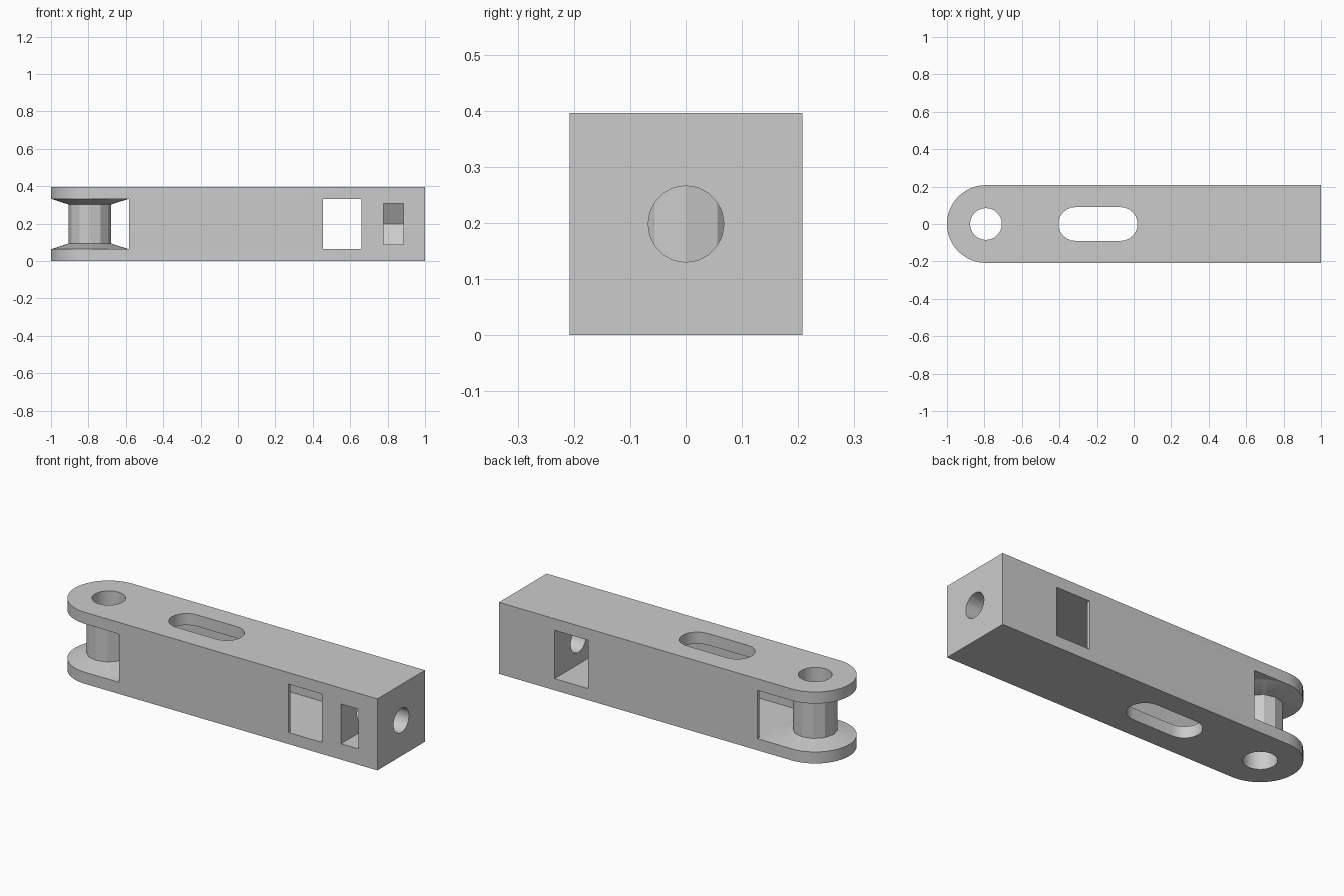
import bpy, bmesh
from math import sin, cos, pi, radians
from mathutils import Matrix, Vector

if "Cube" in bpy.data.objects:
    bpy.data.objects.remove(bpy.data.objects["Cube"], do_unlink=True)

HALF = 0.208          # half width and radius of the rounded end
HEIGHT = 0.396
MID = HEIGHT / 2
PIVOT = HALF - 1      # x of the pivot axis
LOW, HIGH = 0.064, HEIGHT - 0.064   # inner floor and ceiling
WALL_END = PIVOT + HALF

grey = bpy.data.materials.new("plain_grey")
grey.use_nodes = True
grey.diffuse_color = (0.6, 0.6, 0.6, 1)
grey.node_tree.nodes["Principled BSDF"].inputs["Base Color"].default_value = (0.6, 0.6, 0.6, 1)


def finish(name, bm):
    bmesh.ops.recalc_face_normals(bm, faces=bm.faces)
    mesh = bpy.data.meshes.new(name)
    bm.to_mesh(mesh)
    bm.free()
    mesh.materials.append(grey)
    obj = bpy.data.objects.new(name, mesh)
    bpy.context.collection.objects.link(obj)
    return obj


def prism(name, points, start, end, along_x=False):
    """Extrude an outline along z, or a (y, z) outline along x."""
    bm = bmesh.new()
    if along_x:
        verts = [bm.verts.new((start, a, b)) for a, b in points]
        step = Vector((end - start, 0, 0))
    else:
        verts = [bm.verts.new((a, b, start)) for a, b in points]
        step = Vector((0, 0, end - start))
    face = bm.faces.new(verts)
    moved = bmesh.ops.extrude_face_region(bm, geom=[face])["geom"]
    bmesh.ops.translate(bm, vec=step, verts=[v for v in moved if isinstance(v, bmesh.types.BMVert)])
    return finish(name, bm)


def arc(cx, cy, r, start, end, n):
    return [(cx + r * cos(radians(start + (end - start) * i / n)),
             cy + r * sin(radians(start + (end - start) * i / n))) for i in range(n + 1)]


def circle(cx, cy, r, n):
    return arc(cx, cy, r, 0, 360, n)[:-1]


def lathe(name, profile, segments):
    """Closed solid turned around the pivot axis."""
    bm = bmesh.new()
    rings = []
    for r, z in profile:
        rings.append([bm.verts.new((x, y, z)) for x, y in circle(PIVOT, 0, r, segments)])
    for a, b in zip(rings, rings[1:]):
        for i in range(segments):
            j = (i + 1) % segments
            bm.faces.new((a[i], a[j], b[j], b[i]))
    bm.faces.new(rings[0])
    bm.faces.new(rings[-1])
    return finish(name, bm)


def combine(target, tool, operation):
    mod = target.modifiers.new(tool.name, "BOOLEAN")
    mod.operation = operation
    mod.solver = "EXACT"
    mod.object = tool
    bpy.context.view_layer.objects.active = target
    bpy.ops.object.modifier_apply(modifier=mod.name)
    bpy.data.objects.remove(tool, do_unlink=True)


# Bar with one rounded end
bar = prism("hollow_link_bar",
            [(1, -HALF), (1, HALF)] + arc(PIVOT, 0, HALF, 90, 270, 24), 0, HEIGHT)

# Open fork, thin-walled hollow and side window share one cutter
side = [(-1.1, 0.3), (WALL_END, 0.3), (WALL_END, 0.192),
        (0.455, 0.192), (0.455, 0.3), (0.66, 0.3)]
combine(bar, prism("hollow_cutter", side + [(x, -y) for x, y in reversed(side)], LOW, HIGH),
        "DIFFERENCE")

# Conical collars and faceted spindle between the fork plates
for name, outer, inner, root in (("lower_collar", LOW, 0.094, 0.03),
                                 ("upper_collar", HIGH, HEIGHT - 0.094, HEIGHT - 0.03)):
    collar = lathe(name, [(0.206, root), (0.206, outer), (0.113, inner)], 48)
    combine(bar, collar, "UNION")
combine(bar, lathe("spindle", [(0.113, 0.05), (0.113, HEIGHT - 0.05)], 12), "UNION")

# Pivot hole and long slot, both vertical
combine(bar, prism("pivot_hole", circle(PIVOT, 0, 0.085, 24), -0.1, 0.5), "DIFFERENCE")
slot = arc(-0.07, 0, 0.09, -90, 90, 12) + arc(-0.315, 0, 0.09, 90, 270, 12)
combine(bar, prism("long_slot", slot, -0.1, 0.5), "DIFFERENCE")

# Bolt hole in the square end, and a hexagonal nut pocket open to the front
combine(bar, prism("bolt_hole", circle(0, MID, 0.068, 20), 0.6, 1.1, True), "DIFFERENCE")
nut = [(-0.3, MID - 0.11), (0.0635, MID - 0.11), (0.127, MID), (0.0635, MID + 0.11), (-0.3, MID + 0.11)]
combine(bar, prism("nut_pocket", nut, 0.777, 0.885, True), "DIFFERENCE")

# Smooth the curves and keep the edges crisp
bpy.ops.object.select_all(action="DESELECT")
bar.select_set(True)
bpy.context.view_layer.objects.active = bar
bpy.ops.object.shade_smooth_by_angle(angle=radians(25))
